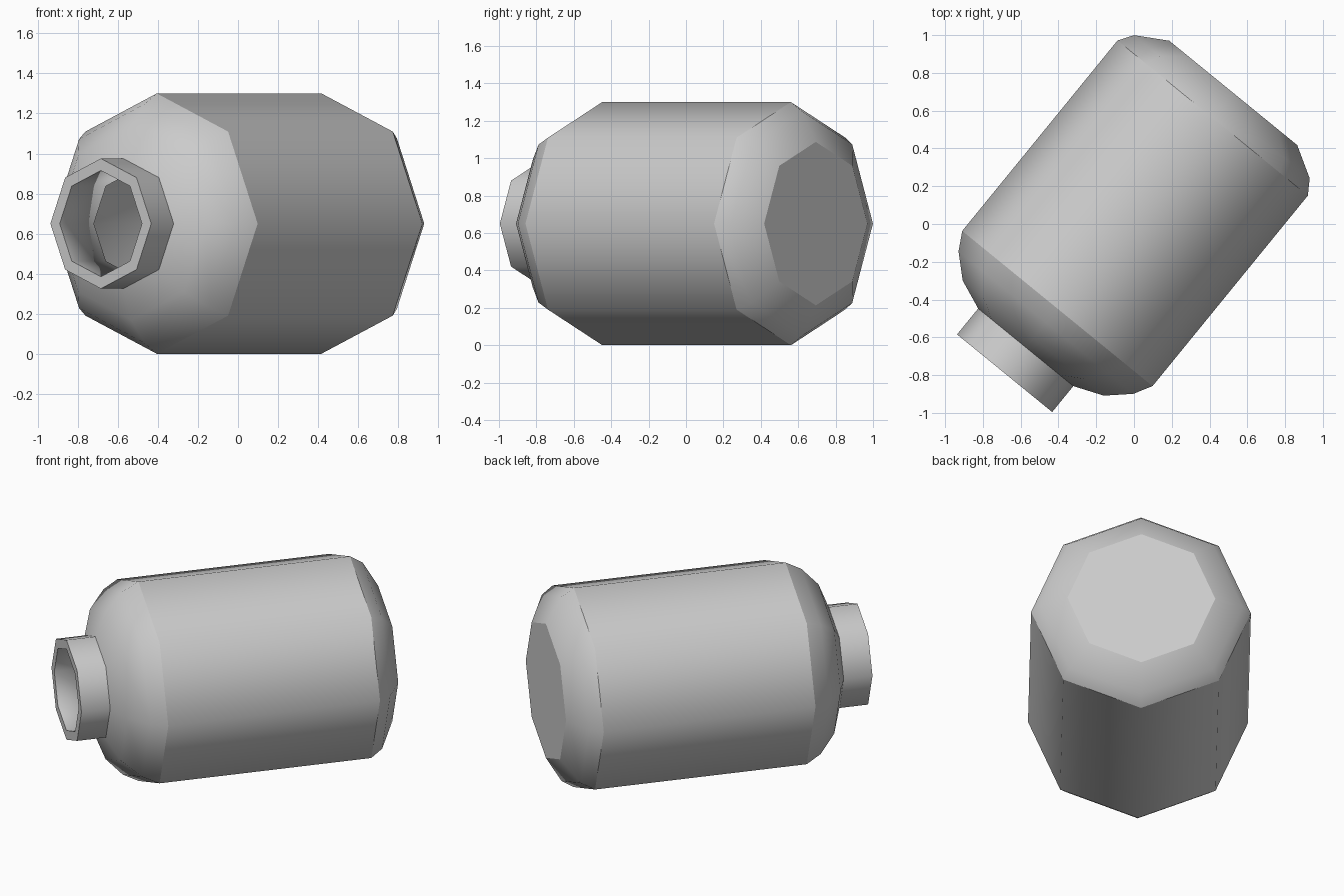
import bpy, bmesh
from math import sin, cos, pi
from mathutils import Vector

if "Cube" in bpy.data.objects:
    bpy.data.objects.remove(bpy.data.objects["Cube"])

SIDES = 8
MOUTH = Vector((-0.685, -0.79, 0.65))          # centre of the lip
AXIS = Vector((0.632, 0.775, 0)).normalized()  # direction from mouth to base
SIDE = Vector((AXIS.y, -AXIS.x, 0))
UP = Vector((0, 0, 1))


def lathe(name, profile):
    """Spin (radius, distance, sharp) points around the jar axis, capping both ends."""
    bm = bmesh.new()
    rings = []
    for r, t, _ in profile:
        rings.append([bm.verts.new(MOUTH + AXIS * t + SIDE * (r * cos(2 * pi * i / SIDES))
                                   + UP * (r * sin(2 * pi * i / SIDES))) for i in range(SIDES)])
    for a, b in zip(rings, rings[1:]):
        for i in range(SIDES):
            j = (i + 1) % SIDES
            bm.faces.new((a[i], a[j], b[j], b[i]))
    bm.faces.new(rings[0])
    bm.faces.new(rings[-1])
    bmesh.ops.recalc_face_normals(bm, faces=bm.faces)
    for f in bm.faces:
        f.smooth = True
    for ring, (_, _, sharp) in zip(rings, profile):
        if sharp:
            for i in range(SIDES):
                bm.edges.get((ring[i], ring[(i + 1) % SIDES])).smooth = False
    mesh = bpy.data.meshes.new(name)
    bm.to_mesh(mesh)
    bm.free()
    obj = bpy.data.objects.new(name, mesh)
    bpy.context.collection.objects.link(obj)
    return obj


# Hollow jar: outer base to lip, then the inner wall back to the inner floor
lathe("jar", [
    (0.437, 1.915, True), (0.60, 1.82, False), (0.65, 1.743, True),     # base
    (0.65, 0.442, True), (0.597, 0.346, False), (0.482, 0.24, False),   # shoulder
    (0.325, 0.177, True), (0.325, 0.0, True),                           # neck
    (0.265, 0.0, True), (0.265, 0.27, False),                           # mouth
    (0.45, 0.31, False), (0.55, 0.38, False), (0.59, 0.46, False),      # inside
    (0.59, 1.73, False), (0.55, 1.79, False), (0.42, 1.855, True),
])
